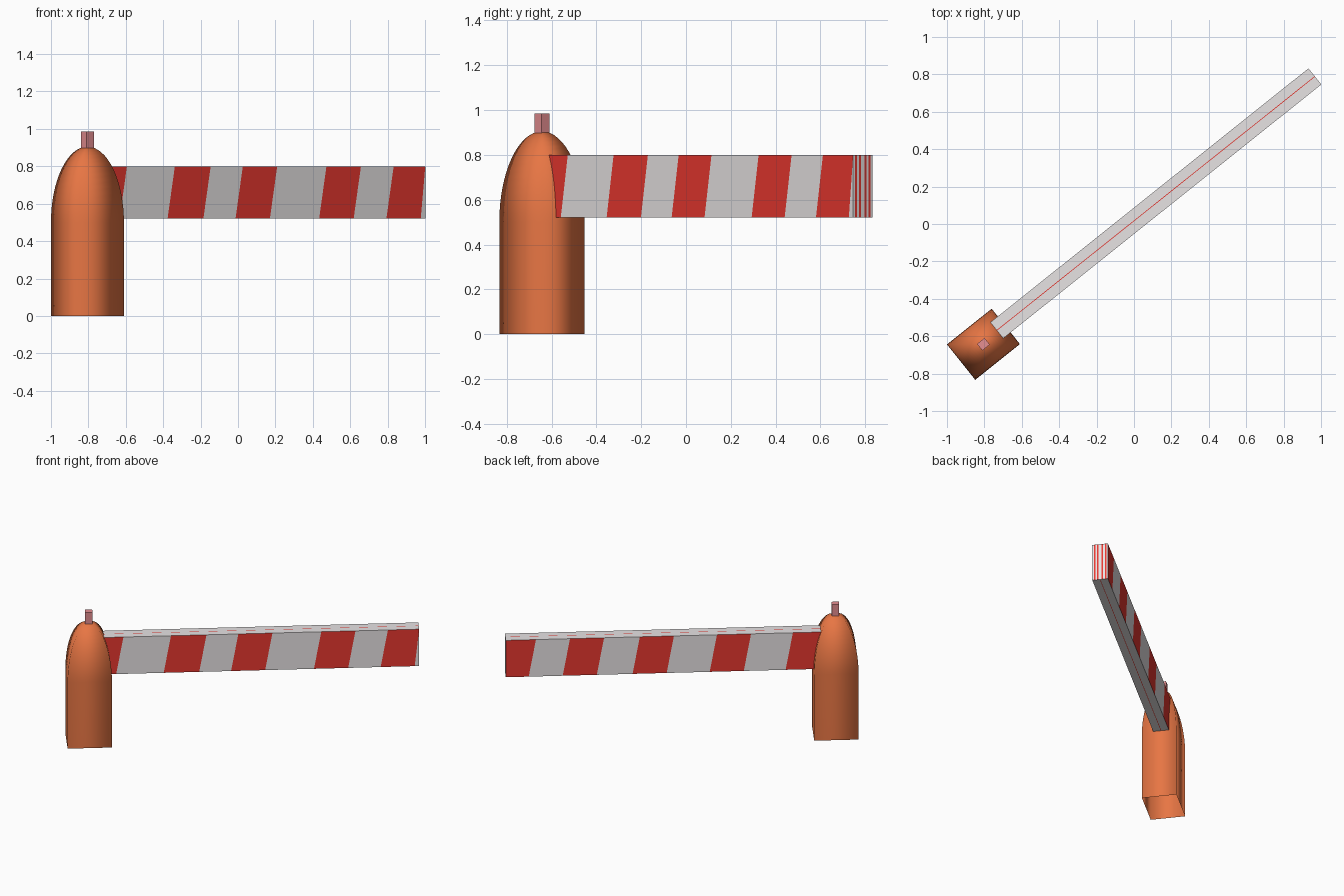
import bpy, bmesh, math
from mathutils import Matrix

if "Cube" in bpy.data.objects:
    bpy.data.objects.remove(bpy.data.objects["Cube"])

# Local frame: u runs along the barrier beam, v across it, origin under the post
FRAME = Matrix.Translation((-0.805, -0.643, 0)) @ Matrix.Rotation(math.radians(38.6), 4, 'Z')


def material(name, srgb):
    m = bpy.data.materials.new(name)
    lin = [((c / 255 + 0.055) / 1.055) ** 2.4 for c in srgb]
    m.diffuse_color = (*lin, 1)
    m.use_nodes = True
    m.node_tree.nodes["Principled BSDF"].inputs["Base Color"].default_value = m.diffuse_color
    return m


ORANGE = material("orange", (232, 118, 68))
RED = material("red", (236, 56, 48))
WHITE = material("off_white", (233, 229, 230))
PINK = material("dusty_pink", (230, 142, 145))


def make(name, bm, mats, smooth=False, fix=True):
    if fix:
        bmesh.ops.recalc_face_normals(bm, faces=bm.faces)
    for f in bm.faces:
        f.smooth = smooth
    me = bpy.data.meshes.new(name)
    bm.to_mesh(me)
    bm.free()
    for m in mats:
        me.materials.append(m)
    ob = bpy.data.objects.new(name, me)
    ob.matrix_world = FRAME
    bpy.context.collection.objects.link(ob)
    return ob


# Post: open-bottomed shell of rectangular rings shrinking along an elliptical arch
bm = bmesh.new()
HU, HV, Z0, RISE, N = 0.153, 0.121, 0.5, 0.405, 16
levels = [(0, 1)]
for i in range(N):
    a = math.pi / 2 * i / N
    levels.append((Z0 + RISE * math.sin(a), math.cos(a)))
rings = [[bm.verts.new((su * HU * s, sv * HV * s, z))
          for su, sv in ((-1, -1), (1, -1), (1, 1), (-1, 1))] for z, s in levels]
for r0, r1 in zip(rings, rings[1:]):
    for k in range(4):
        j = (k + 1) % 4
        bm.faces.new((r0[k], r0[j], r1[j], r1[k]))
bm.faces.new(rings[-1])
make("post", bm, [ORANGE], smooth=True, fix=False)

# Small knob on top of the post
bm = bmesh.new()
bmesh.ops.create_cube(bm, size=1, matrix=Matrix.Translation((0, 0, 0.935))
                      @ Matrix.Diagonal((0.051, 0.045, 0.1, 1)))
make("top_knob", bm, [PINK])

# Beam: both broad sides cut into slanted stripes, red and white in turn
U0, U1, V0, V1, ZB, ZT, LEAN = 0.02, 2.278, -0.0415, 0.0685, 0.52, 0.80, 0.05
front = [0.187, 0.515, 0.76, 0.98, 1.215, 1.552, 1.788, 2.012, 2.247]
back = [0.347, 0.636, 0.871, 1.168, 1.403, 1.65, 1.885, 2.12]
bm = bmesh.new()


def face(pts, mat):
    f = bm.faces.new([bm.verts.new(p) for p in pts])
    f.material_index = mat


for v, cuts, lean in ((V0, front, LEAN), (V1, back, -LEAN)):
    edges = [(U0, U0)] + [(c, min(c + lean, U1)) for c in cuts] + [(U1, U1)]
    for i, ((b0, t0), (b1, t1)) in enumerate(zip(edges, edges[1:])):
        pts = [(b0, v, ZB), (b1, v, ZB), (t1, v, ZT)]
        if t1 - t0 > 1e-4:
            pts.append((t0, v, ZT))
        face(pts if v == V0 else pts[::-1], i % 2)

# Beam top and underside: white with a hairline of red along the middle
VM, H = (V0 + V1) / 2, 0.002
for a, b, mat in ((V0, VM - H, 1), (VM - H, VM + H, 0), (VM + H, V1, 1)):
    face([(U0, a, ZT), (U1, a, ZT), (U1, b, ZT), (U0, b, ZT)], mat)
    face([(U0, b, ZB), (U1, b, ZB), (U1, a, ZB), (U0, a, ZB)], mat)

# Beam ends: upright slats of white and red
for u in (U0, U1):
    for i in range(10):
        a, b = (V0 + (V1 - V0) * t / 10 for t in (i, i + 1))
        pts = [(u, a, ZB), (u, b, ZB), (u, b, ZT), (u, a, ZT)]
        face(pts if u == U1 else pts[::-1], 0 if i % 5 in (1, 3) else 1)
make("barrier_beam", bm, [RED, WHITE, PINK], fix=False)
